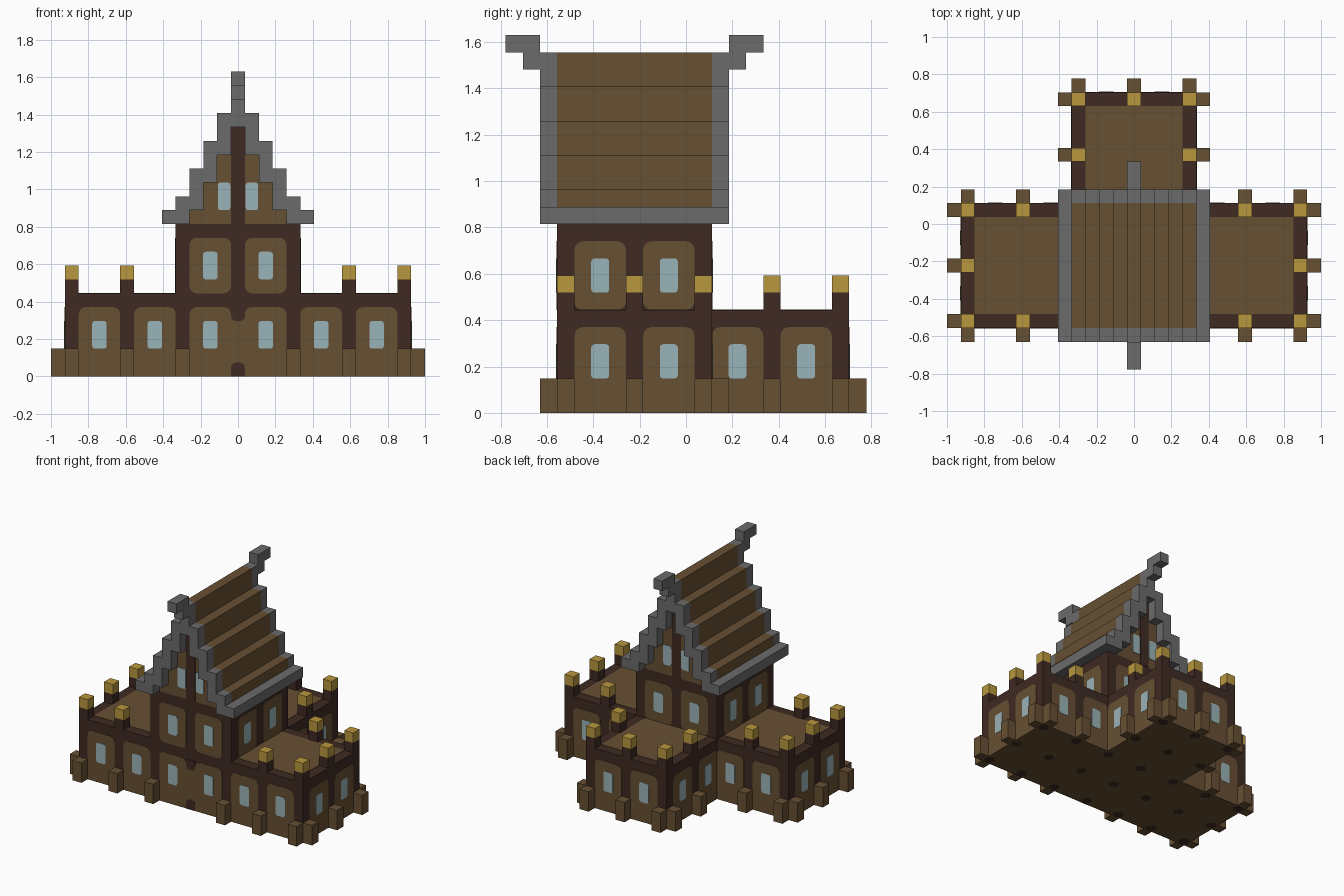
import bpy, bmesh
from math import sin, cos, pi
from mathutils import Vector

if "Cube" in bpy.data.objects:
    bpy.data.objects.remove(bpy.data.objects["Cube"])

U = 2 / 27  # one block


def material(name, rgb):
    m = bpy.data.materials.new(name)
    m.use_nodes = True
    m.diffuse_color = (*rgb, 1)
    m.node_tree.nodes["Principled BSDF"].inputs["Base Color"].default_value = (*rgb, 1)
    return m


PLANK = material("plank brown", (0.136, 0.080, 0.033))
TIMBER = material("dark timber", (0.050, 0.023, 0.016))
STONE = material("grey stone", (0.147, 0.147, 0.147))
GOLD = material("gold", (0.485, 0.309, 0.048))
GLASS = material("pale glass", (0.323, 0.451, 0.479))


class Part:
    """Collects block-unit shapes into one single-colour object."""

    def __init__(self, name, mat):
        self.name, self.mat, self.bm = name, mat, bmesh.new()

    def prism(self, points, direction):
        face = self.bm.faces.new([self.bm.verts.new(p) for p in points])
        out = bmesh.ops.extrude_face_region(self.bm, geom=[face], use_keep_orig=True)
        moved = [v for v in out["geom"] if isinstance(v, bmesh.types.BMVert)]
        bmesh.ops.translate(self.bm, verts=moved, vec=direction)

    def box(self, x, y, z):
        ring = [(x[0], y[0], z[0]), (x[1], y[0], z[0]), (x[1], y[1], z[0]), (x[0], y[1], z[0])]
        self.prism(ring, Vector((0, 0, z[1] - z[0])))

    def block(self, x, y, z0, z1):
        self.box((x - .5, x + .5), (y - .5, y + .5), (z0, z1))

    def plate(self, origin, normal, w, z, depth, r_low, r_high):
        # rounded rectangle lying on a wall, z = bottom and top
        n = Vector(normal)
        side = Vector((0, 0, 1)).cross(n)
        pts = []
        corners = [(1, 1, r_high), (-1, 1, r_high), (-1, -1, r_low), (1, -1, r_low)]
        for i, (sx, sz, r) in enumerate(corners):
            for k in range(4 if r else 1):
                a = (i + k / 3) * pi / 2
                px = sx * (w / 2 - r) + r * cos(a)
                pz = (z[1] - r if sz > 0 else z[0] + r) + r * sin(a)
                pts.append(Vector(origin) + side * px + Vector((0, 0, pz)))
        self.prism(pts, n * depth)

    def finish(self):
        bmesh.ops.recalc_face_normals(self.bm, faces=self.bm.faces)
        bmesh.ops.scale(self.bm, vec=(U, U, U), verts=self.bm.verts)
        mesh = bpy.data.meshes.new(self.name)
        self.bm.to_mesh(mesh)
        mesh.materials.append(self.mat)
        bpy.context.collection.objects.link(bpy.data.objects.new(self.name, mesh))


# Solid timber bodies
for name, x, y, z in [("side_wings", 12.5, (-7.5, 1.5), (.04, 6)),
                      ("rear_wing", 4.5, (1.5, 9.5), (.04, 6)),
                      ("tower", 4.5, (-7.5, 1.5), (6, 11))]:
    body = Part(name, TIMBER)
    body.box((-x, x), y, z)
    body.finish()

# Underside planks with post ends
floor, post_ends = Part("floor", PLANK), Part("post_ends", TIMBER)
floor.box((-12.5, 12.5), (-7.5, 1.5), (.02, .04))
floor.box((-4.5, 4.5), (1.5, 9.5), (.02, .04))
for y in range(-7, 10, 4):
    reach = 12 if y < 2 else 4
    for x in range(-reach, reach + 1, 4):
        ring = [(x + .5 * cos(k * pi / 4 + pi / 8), y + .5 * sin(k * pi / 4 + pi / 8), 0)
                for k in range(8)]
        post_ends.prism(ring, Vector((0, 0, .03)))
floor.finish()
post_ends.finish()

# Flat roof decks
decks = Part("roof_decks", PLANK)
for s in (-11.5, 4.5):
    decks.box((s, s + 7), (-6.5, .5), (6, 6.03))
decks.box((-3.5, 3.5), (1.5, 8.5), (6, 6.03))
decks.finish()

# Wall panels and windows
panels, windows = Part("wall_panels", PLANK), Part("windows", GLASS)


def bay(origin, normal, base=0):
    panels.plate(origin, normal, 3, (base, base + (4 if base else 5)), .03, .5 if base else 0, .5)
    low = 7 if base else 2
    windows.plate(origin, normal, 1.05, (low, low + 2), .06, .2, .2)


FRONT, BACK = (0, -1, 0), (0, 1, 0)
for s in (-1, 1):
    for x in (2, 6, 10):
        bay((s * x, -7.5, 0), FRONT)
    for x in (6, 10):
        bay((s * x, 1.5, 0), BACK)
    bay((s * 2, 9.5, 0), BACK)
    bay((s * 2, -7.5, 0), FRONT, 6)
    bay((s * 2, 1.5, 0), BACK, 6)
    for y in (-5, -1):
        bay((s * 12.5, y, 0), (s, 0, 0))
        bay((s * 4.5, y, 0), (s, 0, 0), 6)
    for y in (3, 7):
        bay((s * 4.5, y, 0), (s, 0, 0))
    # gable windows
    windows.plate((s, -7.5, 0), FRONT, .9, (12, 14), .06, .2, .2)
    windows.plate((s, 1.5, 0), BACK, .9, (12, 14), .06, .2, .2)
# planked strip in the middle of the front
panels.plate((0, -7.5, 0), FRONT, 1, (0, 4.5), .03, 0, 0)
panels.finish()
windows.finish()

# Timber trim on the front strip and both gables
trim = Part("timber_trim", TIMBER)
trim.plate((0, -7.5, 0), FRONT, 1, (0, 1), .05, 0, .35)
trim.plate((0, -7.5, 0), FRONT, 1, (4, 5), .05, .35, 0)
trim.plate((0, -7.5, 0), FRONT, 1, (11, 18), .05, 0, 0)
trim.plate((0, 1.5, 0), BACK, 1, (11, 18), .05, 0, 0)
trim.finish()

# Buttresses around the base
buttresses = Part("buttresses", PLANK)
for s in (-1, 1):
    for x, y in [(12, -8), (8, -8), (4, -8), (12, 2), (8, 2), (4, 10),
                 (13, -7), (13, -3), (13, 1), (5, 5), (5, 9)]:
        buttresses.block(s * x, y, 0, 2)
buttresses.block(0, 10, 0, 2)
buttresses.finish()

# Parapet posts with gold caps
posts, caps = Part("parapet_posts", TIMBER), Part("gold_caps", GOLD)
spots = [(s * x, y) for s in (-1, 1)
         for x, y in [(12, -7), (12, -3), (12, 1), (8, -7), (8, 1), (4, 5), (4, 9)]]
for x, y in spots + [(0, 9)]:
    posts.block(x, y, 6, 7)
    caps.block(x, y, 7, 8)
posts.finish()
caps.finish()


# Stepped roof
def stairs(steps, y):
    """Right half of a stepped outline, from the eave up."""
    z, pts = 11, []
    for half, top in steps:
        pts += [(half, y, z), (half, y, top)]
        z = top
    return pts


def mirrored(pts):
    return [(-x, y, z) for x, y, z in reversed(pts)]


courses = [(5.5 - i, 11 + 2 * i) for i in range(1, 6)]
openings = [(3.5 - i, 12 + 2 * i) for i in range(4)]

roof = Part("stepped_roof", PLANK)
half = stairs(courses, -7.5)
roof.prism(half + mirrored(half), Vector((0, 9, 0)))
roof.finish()

# Stone gable frames, eaves and ridge horns
stone = Part("stone_frames", STONE)
for y, d in [(-7.5, -1), (1.5, 1)]:
    outer, inner = stairs([(5.5, 12)] + courses, y), stairs(openings, y)
    stone.prism(outer + mirrored(outer) + [p for p in reversed(mirrored(inner))] + inner[::-1],
                Vector((0, d, 0)))
    tip = y + d
    stone.box((-.5, .5), sorted((tip, tip + d)), (20, 21))
    stone.box((-.5, .5), sorted((tip, tip + 2 * d)), (21, 22))
for x in (-5.5, 4.5):
    stone.box((x, x + 1), (-7.5, 1.5), (11, 12))
stone.finish()
